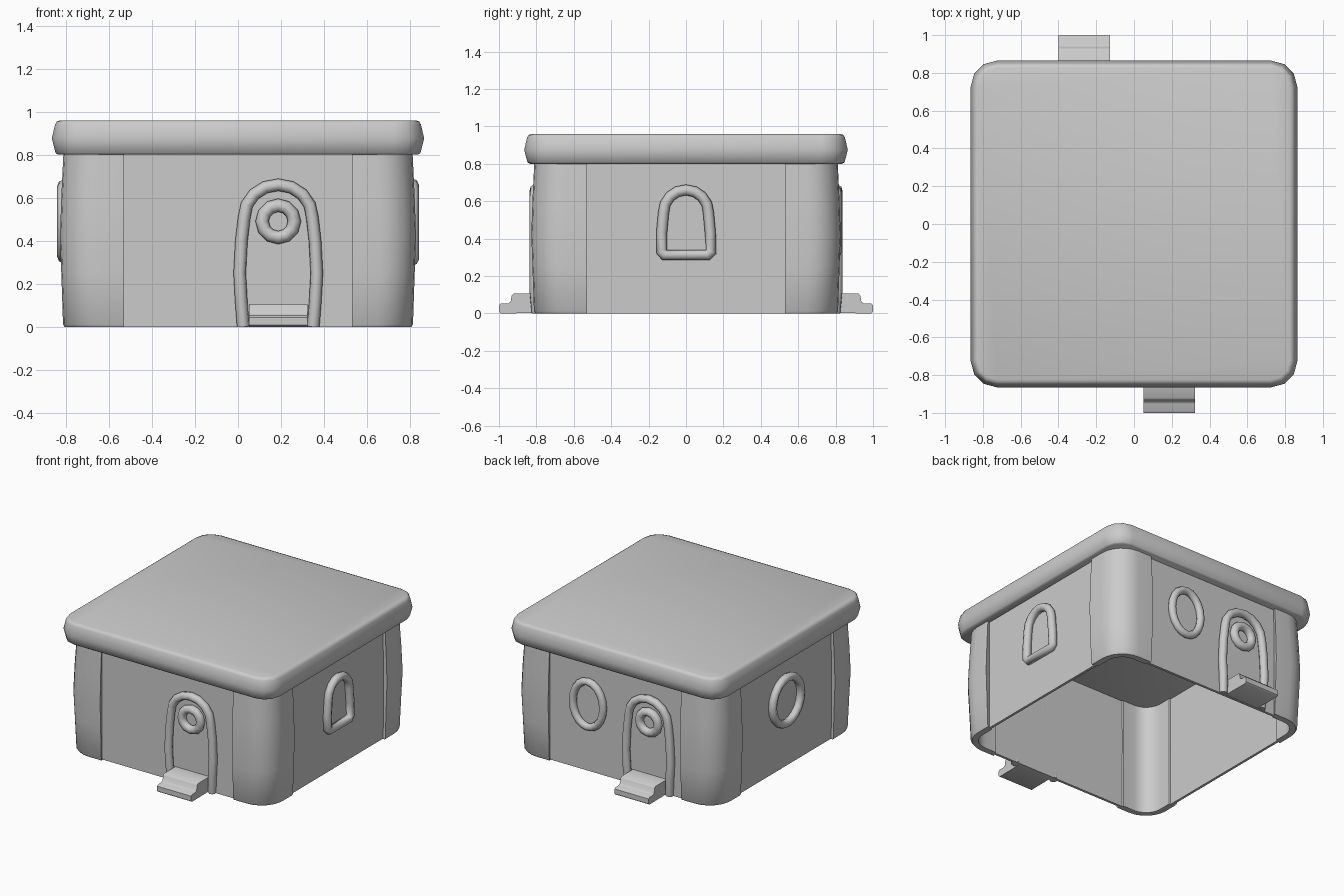
import bpy, bmesh, math
from mathutils import Matrix

if "Cube" in bpy.data.objects:
    bpy.data.objects.remove(bpy.data.objects["Cube"])

PANEL = 0.79          # distance of the flat wall panels from the centre
ANGLE = {"front": 0, "right": math.pi / 2, "back": math.pi, "left": -math.pi / 2}


def finish(name, bm, angle=0.0, smooth=40):
    bmesh.ops.rotate(bm, verts=bm.verts, matrix=Matrix.Rotation(angle, 3, 'Z'))
    bmesh.ops.recalc_face_normals(bm, faces=bm.faces)
    me = bpy.data.meshes.new(name)
    bm.to_mesh(me)
    bm.free()
    ob = bpy.data.objects.new(name, me)
    bpy.context.collection.objects.link(ob)
    bpy.ops.object.select_all(action='DESELECT')
    ob.select_set(True)
    bpy.context.view_layer.objects.active = ob
    bpy.ops.object.shade_smooth_by_angle(angle=math.radians(smooth))
    return ob


def loft(bm, loops, angle=0.0):
    """Skin a stack of closed loops and cap both ends."""
    c, s = math.cos(angle), math.sin(angle)
    rings = [[bm.verts.new((x * c - y * s, x * s + y * c, z)) for x, y, z in lp] for lp in loops]
    n = len(rings[0])
    for a, b in zip(rings, rings[1:]):
        for i in range(n):
            j = (i + 1) % n
            bm.faces.new((a[i], a[j], b[j], b[i]))
    bm.faces.new(rings[0][::-1])
    bm.faces.new(rings[-1])


def corner_arc(half, r, steps):
    """Rounded corner in the +x +y quadrant, running from the +x side to the +y side."""
    return [(half - r + r * math.cos(i * math.pi / 2 / steps),
             half - r + r * math.sin(i * math.pi / 2 / steps)) for i in range(steps + 1)]


def rounded_square(half, r, z, steps):
    pts = []
    for k in range(4):
        c, s = round(math.cos(k * math.pi / 2)), round(math.sin(k * math.pi / 2))
        pts += [(x * c - y * s, x * s + y * c, z) for x, y in corner_arc(half, r, steps)]
    return pts


def tube(name, side, path, radius, cyclic):
    """Round bead lying on a wall; path points are (across, out, up) seen from that side."""
    cu = bpy.data.curves.new(name, 'CURVE')
    cu.dimensions = '3D'
    cu.bevel_depth = radius
    cu.bevel_resolution = 2
    cu.use_fill_caps = not cyclic
    sp = cu.splines.new('POLY')
    sp.points.add(len(path) - 1)
    for p, (u, d, z) in zip(sp.points, path):
        p.co = (u, -d, z, 1)
    sp.use_cyclic_u = cyclic
    tmp = bpy.data.objects.new(name + "_curve", cu)
    bpy.context.collection.objects.link(tmp)
    bpy.context.view_layer.update()
    me = bpy.data.meshes.new_from_object(tmp.evaluated_get(bpy.context.evaluated_depsgraph_get()))
    bpy.data.objects.remove(tmp)
    bm = bmesh.new()
    bm.from_mesh(me)
    bmesh.ops.remove_doubles(bm, verts=bm.verts, dist=1e-5)
    return finish(name, bm, ANGLE[side], 60)


def ellipse(u, z, a, b, d, n):
    return [(u + a * math.cos(t), d, z + b * math.sin(t))
            for t in (2 * math.pi * i / n for i in range(n))]


def half_round(u, z, a, b, d, n=8):
    return [(u + a * math.cos(t), d, z + b * math.sin(t))
            for t in (math.pi * i / n for i in range(n + 1))]


# lid
bm = bmesh.new()
lid_profile = [(0.835, 0.80), (0.848, 0.808), (0.865, 0.875), (0.85, 0.94), (0.842, 0.954), (0.825, 0.96)]
loft(bm, [rounded_square(h, h - 0.725, z, 3) for h, z in lid_profile])
finish("lid", bm, 0, 50)

# thin flat wall panels
bm = bmesh.new()
for ang in ANGLE.values():
    loft(bm, [[(-0.6, -PANEL, z), (0.6, -PANEL, z), (0.6, -PANEL + 0.018, z), (-0.6, -PANEL + 0.018, z)]
              for z in (0.0, 0.81)], ang)
finish("wall_panels", bm)

# bulging rounded corner posts, L-shaped shells
bm = bmesh.new()
for ang in ANGLE.values():
    loops = []
    for h, z in ((0.806, 0.0), (0.813, 0.012), (0.821, 0.25), (0.827, 0.42), (0.821, 0.6), (0.811, 0.81)):
        outer = [(h, 0.53)] + corner_arc(h, 0.17, 6) + [(0.53, h)]
        inner = [(0.762, 0.55)] + corner_arc(0.762, 0.12, 6) + [(0.55, 0.762)]
        loops.append([(x, y, z) for x, y in outer + inner[::-1]])
    loft(bm, loops, ang)
finish("corner_posts", bm)

# mounting features: tall arch, screw ring and stepped foot
foot_profile = [(0.785, 0.002), (0.99, 0.0), (1.0, 0.008), (1.0, 0.044), (0.99, 0.052), (0.952, 0.053),
                (0.938, 0.062), (0.932, 0.095), (0.922, 0.106), (0.785, 0.106)]
for side, u in (("front", 0.187), ("back", 0.263)):
    d = PANEL + 0.018
    right = [(u + 0.163, d - 0.012, 0.003), (u + 0.172, d, 0.12), (u + 0.179, d, 0.25), (u + 0.171, d, 0.4)]
    left = [(2 * u - x, y, z) for x, y, z in reversed(right)]
    tube(side + "_arch", side, right + half_round(u, 0.51, 0.158, 0.15, d) + left, 0.029, False)
    tube(side + "_screw_ring", side, ellipse(u, 0.49, 0.075, 0.075, PANEL + 0.012, 12), 0.031, True)
    bm = bmesh.new()
    vs = [bm.verts.new((u - 0.137, -y, z)) for y, z in foot_profile]
    f = bm.faces.new(vs)
    ext = bmesh.ops.extrude_face_region(bm, geom=[f])
    bmesh.ops.translate(bm, vec=(0.274, 0, 0), verts=[g for g in ext["geom"] if isinstance(g, bmesh.types.BMVert)])
    finish(side + "_foot", bm, ANGLE[side], 50)

# small closed arch on the right wall
d = PANEL + 0.021
base = [(-0.13, d, 0.33), (-0.115, d, 0.312), (0.115, d, 0.312), (0.135, d, 0.33), (0.13, d, 0.43)]
tube("right_arch", "right", base + half_round(0, 0.54, 0.12, 0.12, d) + [(-0.13, d, 0.43)], 0.029, True)

# cable entry rings on the left and back walls
tube("left_entry_ring", "left", ellipse(0, 0.49, 0.162, 0.165, d, 20), 0.029, True)
tube("back_entry_ring", "back", ellipse(-0.225, 0.49, 0.122, 0.165, PANEL + 0.014, 20), 0.027, True)
